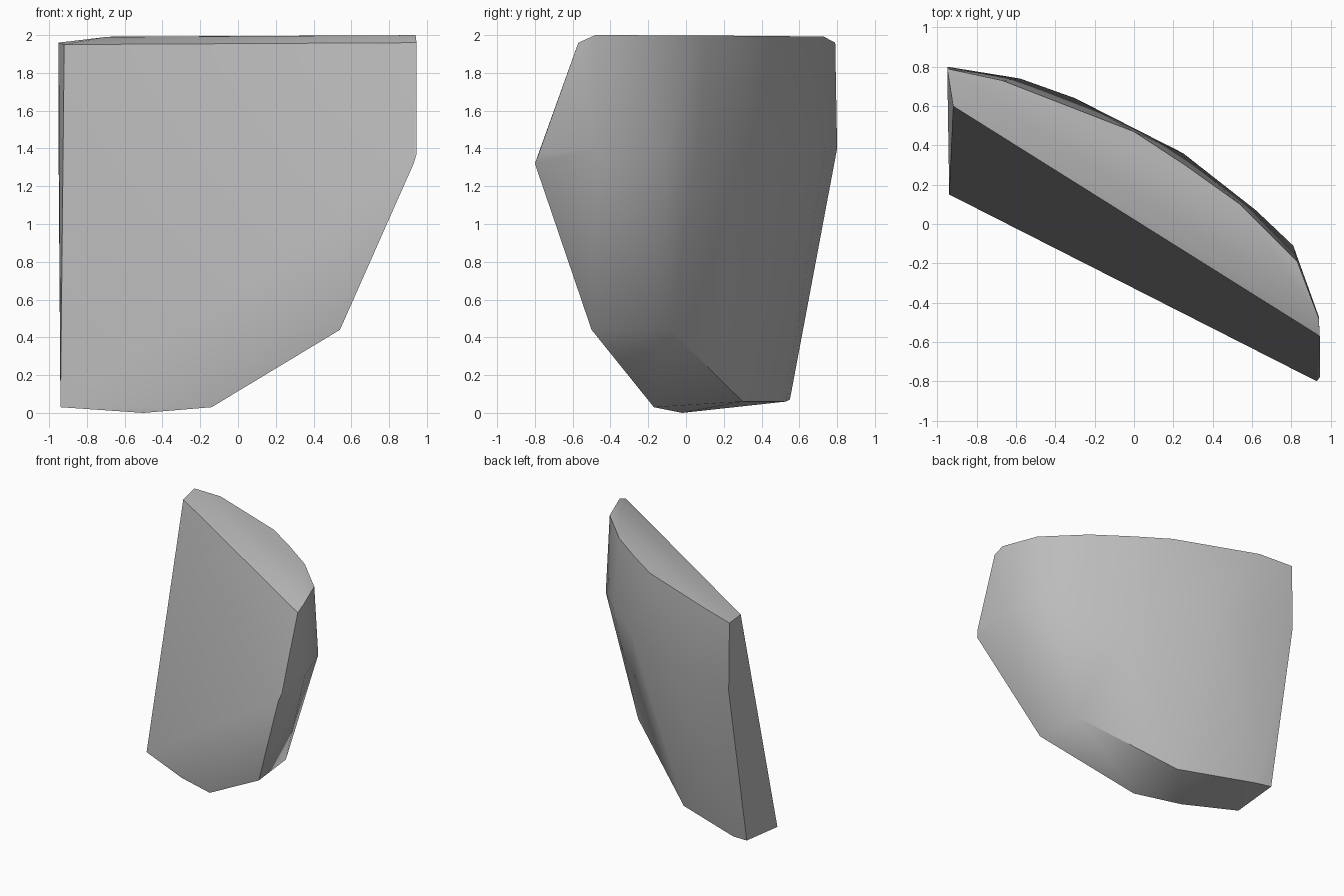
import bpy, bmesh, math

cube = bpy.data.objects.get("Cube")
if cube:
    bpy.data.objects.remove(cube, do_unlink=True)

stone = bpy.data.materials.new("stone_grey")
stone.use_nodes = True
colour = (0.5, 0.5, 0.5, 1)
stone.diffuse_color = colour
stone.node_tree.nodes["Principled BSDF"].inputs["Base Color"].default_value = colour

# Curved back wall: widest outline, and the top rim set slightly inside it
back_outline = [(-.95, .80), (-.58, .74), (-.30, .64), (0, .49), (.25, .36),
                (.62, .07), (.81, -.11), (.94, -.47)]
top_rim = [(-.67, .73), (-.30, .58), (0, .47), (.26, .30), (.54, .10),
           (.83, -.19), (.94, -.48)]
# Flat slanted front with its slight fold, and the bevelled top edge
front = [(-.92, .60, 1.95), (.945, -.57, 1.96), (.945, -.78, 1.37),
         (.93, -.80, 1.32), (.54, -.50, .44), (-.95, .79, 1.96), (-.70, .63, 1.99)]
# Chipped underside
base = [(-.94, .15, .03), (-.50, -.02, 0), (-.14, -.17, .03), (-.19, .30, .06),
        (-.80, .53, .06), (-.94, .55, .07), (.50, -.09, .445)]

points = front + base
points += [(x, y, 1.4) for x, y in back_outline]
points += [(x, y, 1.99 + .01 * (x + 1) / 2) for x, y in top_rim]

# Wrap the points in one closed shard
bm = bmesh.new()
for p in points:
    bm.verts.new(p)
hull = bmesh.ops.convex_hull(bm, input=bm.verts)
loose = [v for v in bm.verts if not v.link_faces]
bmesh.ops.delete(bm, geom=loose, context='VERTS')
bmesh.ops.dissolve_limit(bm, angle_limit=math.radians(1), verts=bm.verts, edges=bm.edges)
bmesh.ops.recalc_face_normals(bm, faces=bm.faces)
mesh = bpy.data.meshes.new("rock_shard")
bm.to_mesh(mesh)
bm.free()
mesh.materials.append(stone)

rock = bpy.data.objects.new("rock_shard", mesh)
bpy.context.collection.objects.link(rock)
bpy.ops.object.select_all(action='DESELECT')
rock.select_set(True)
bpy.context.view_layer.objects.active = rock
bpy.ops.object.shade_smooth_by_angle(angle=math.radians(40))
